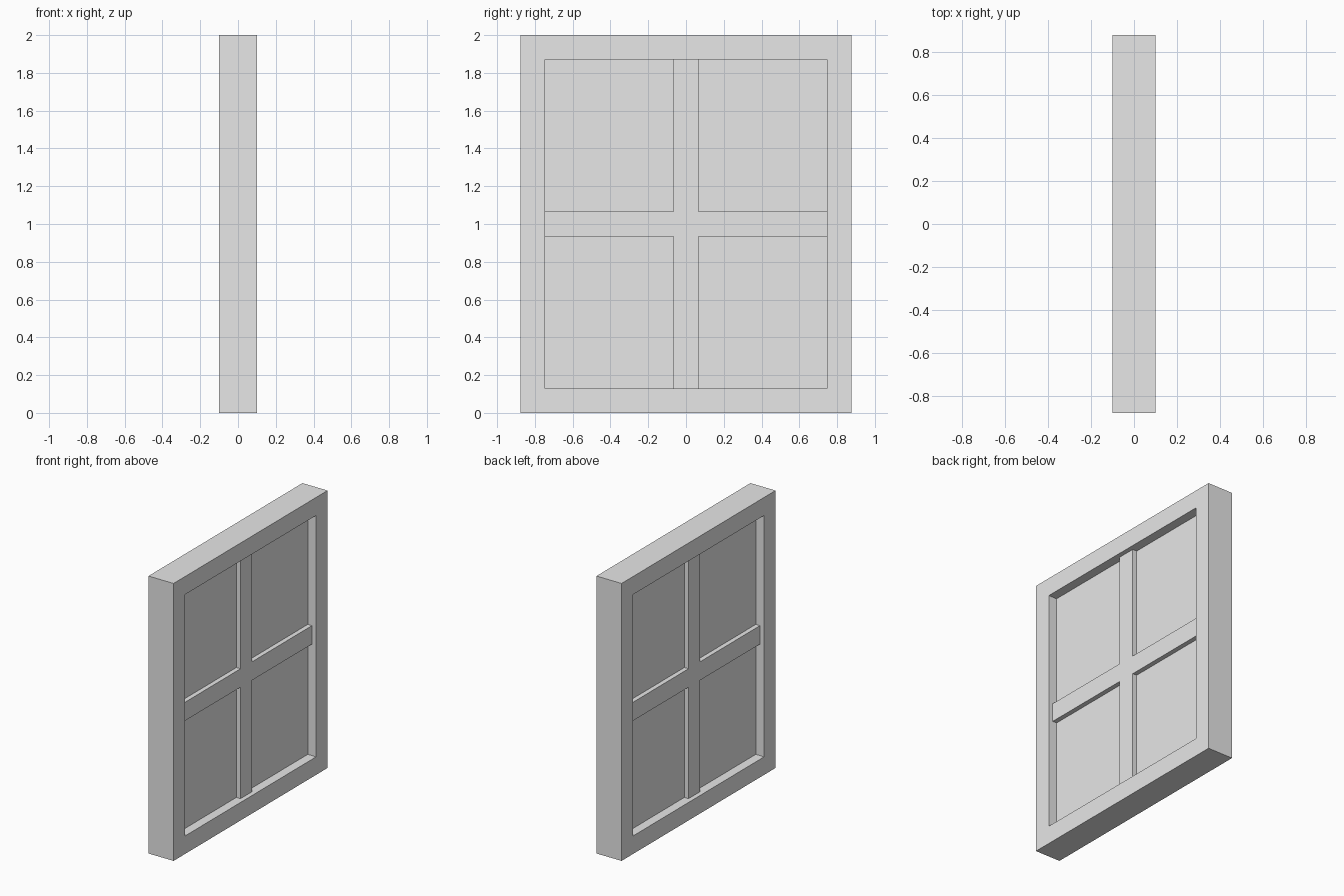
import bpy

if "Cube" in bpy.data.objects:
    bpy.data.objects.remove(bpy.data.objects["Cube"], do_unlink=True)

HALF_W, HEIGHT = 0.877, 2.0
BORDER = 0.13
FRAME_D, BAR_D, PANE_D = 0.2, 0.1333, 0.0667
BAR_W = 0.1333
MID = HEIGHT / 2
OPEN_Y, OPEN_Z = HALF_W - BORDER, MID - BORDER

grey = bpy.data.materials.new("light grey")
grey.use_nodes = True
grey.diffuse_color = (0.8, 0.8, 0.8, 1)
grey.node_tree.nodes["Principled BSDF"].inputs["Base Color"].default_value = (0.8, 0.8, 0.8, 1)


def prism(name, outline, depth):
    """Extrude a closed (y, z) outline along x, centred on x = 0."""
    n = len(outline)
    verts = [(s * depth / 2, y, z) for s in (-1, 1) for y, z in outline]
    faces = [tuple(reversed(range(n))), tuple(range(n, 2 * n))]
    faces += [(i, (i + 1) % n, n + (i + 1) % n, n + i) for i in range(n)]
    return finish(name, verts, faces)


def finish(name, verts, faces):
    mesh = bpy.data.meshes.new(name)
    mesh.from_pydata(verts, [], faces)
    mesh.materials.append(grey)
    obj = bpy.data.objects.new(name, mesh)
    bpy.context.scene.collection.objects.link(obj)
    return obj


def rectangle(hy, hz):
    return [(-hy, MID - hz), (hy, MID - hz), (hy, MID + hz), (-hy, MID + hz)]


# Outer frame: one closed ring, swept around the rectangular opening
ring = []
for y, z in zip((-1, 1, 1, -1), (-1, -1, 1, 1)):
    for s, hy, hz in ((-1, HALF_W, MID), (1, HALF_W, MID),
                      (1, OPEN_Y, OPEN_Z), (-1, OPEN_Y, OPEN_Z)):
        ring.append((s * FRAME_D / 2, y * hy, MID + z * hz))
quads = []
for c in range(4):
    a, b = c * 4, (c + 1) % 4 * 4
    quads += [(a + k, b + k, b + (k + 1) % 4, a + (k + 1) % 4) for k in range(4)]
finish("window_frame", ring, quads)

# Crossing glazing bars as one plus-shaped piece
h = BAR_W / 2
plus = [(-h, -OPEN_Z), (h, -OPEN_Z), (h, -h), (OPEN_Y, -h), (OPEN_Y, h), (h, h),
        (h, OPEN_Z), (-h, OPEN_Z), (-h, h), (-OPEN_Y, h), (-OPEN_Y, -h), (-h, -h)]
prism("glazing_bars", [(y, MID + z) for y, z in plus], BAR_D)

# Panel set back in the opening
prism("window_pane", rectangle(OPEN_Y, OPEN_Z), PANE_D)

# Consistent outward normals
import bmesh
for name in ("window_frame", "glazing_bars", "window_pane"):
    mesh = bpy.data.objects[name].data
    bm = bmesh.new()
    bm.from_mesh(mesh)
    bmesh.ops.recalc_face_normals(bm, faces=bm.faces)
    bm.to_mesh(mesh)
    bm.free()
